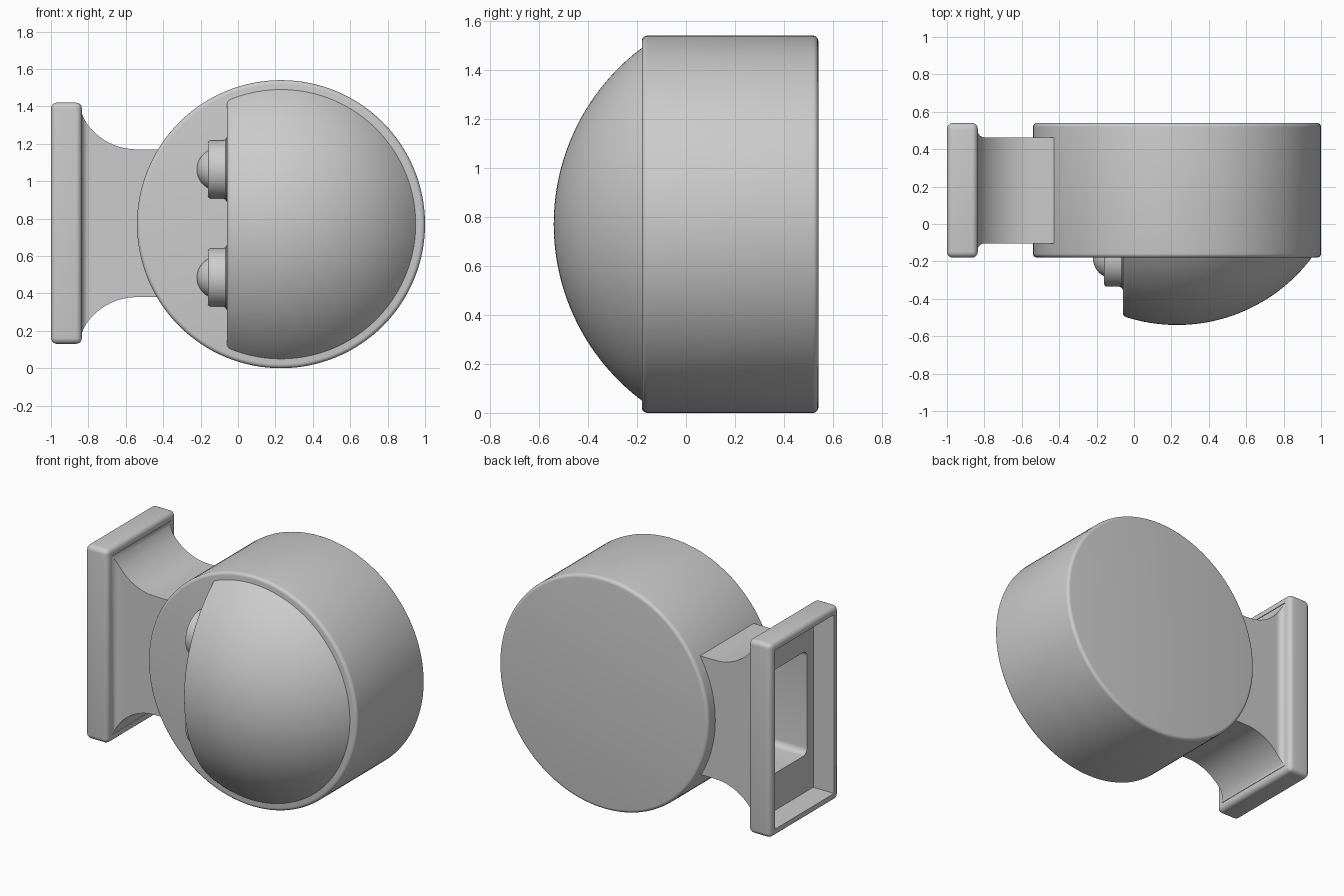
import bpy, bmesh
from math import sin, cos, pi, sqrt, acos, asin, radians

if "Cube" in bpy.data.objects:
    bpy.data.objects.remove(bpy.data.objects["Cube"])

CX, CZ = 0.23, 0.77      # drum axis
YM = 0.18                # middle of the bracket in y
ZM = 0.775               # middle of the bracket in z


def loft(name, rings):
    """Skin a list of closed rings and cap both ends."""
    bm = bmesh.new()
    vs = [[bm.verts.new(p) for p in r] for r in rings]
    n = len(vs[0])
    for a, b in zip(vs, vs[1:]):
        for i in range(n):
            j = (i + 1) % n
            bm.faces.new((a[i], a[j], b[j], b[i]))
    bm.faces.new(vs[0])
    bm.faces.new(vs[-1])
    bmesh.ops.remove_doubles(bm, verts=bm.verts, dist=1e-5)
    bmesh.ops.recalc_face_normals(bm, faces=bm.faces)
    me = bpy.data.meshes.new(name)
    bm.to_mesh(me)
    bm.free()
    ob = bpy.data.objects.new(name, me)
    bpy.context.collection.objects.link(ob)
    return ob


def activate(ob):
    bpy.ops.object.select_all(action='DESELECT')
    ob.select_set(True)
    bpy.context.view_layer.objects.active = ob


def smooth(ob):
    activate(ob)
    bpy.ops.object.shade_smooth_by_angle(angle=radians(32))


def bevel(ob, width):
    activate(ob)
    m = ob.modifiers.new("round", 'BEVEL')
    m.width, m.segments = width, 5
    bpy.ops.object.modifier_apply(modifier=m.name)


def cut(ob, cutter):
    activate(ob)
    m = ob.modifiers.new("cut", 'BOOLEAN')
    m.operation, m.solver, m.object = 'DIFFERENCE', 'EXACT', cutter
    bpy.ops.object.modifier_apply(modifier=m.name)
    bpy.data.objects.remove(cutter)


def rect(x, d, h):
    """Rectangle across x, half depth d and half height h."""
    return [(x, YM + a * d, ZM + b * h) for a, b in ((-1, -1), (1, -1), (1, 1), (-1, 1))]


def arc(c0, c1, r, a0, a1, n=5):
    return [(c0 + r * cos(a0 + (a1 - a0) * i / n), c1 + r * sin(a0 + (a1 - a0) * i / n))
            for i in range(n + 1)]


# Drum: rounded disc around a y axis
E = 0.022
profile = arc(-0.18 + E, 0.77 - E, E, pi, pi / 2) + arc(0.54 - E, 0.77 - E, E, pi / 2, 0)
drum = loft("drum", [[(CX + r * cos(2 * pi * k / 128), y, CZ + r * sin(2 * pi * k / 128))
                      for k in range(128)] for y, r in profile])
smooth(drum)

# Domed front cover: sphere sliced flat at x = -0.06, built from arcs along x
R, YC, BASE = 0.9, 0.36, 0.53
rmax = sqrt(R * R - BASE * BASE)


def dome_arc(x, inset=0.0):
    r = max(sqrt(R * R - (x - CX) ** 2) - inset, BASE)
    a = acos(min(1, BASE / r))
    return [(x, YC - r * cos(a * t / 32), CZ + r * sin(a * t / 32)) for t in range(-32, 33)]


F = 0.018
rings = [dome_arc(-0.06 + F - F * cos(t * pi / 10), F - F * sin(t * pi / 10)) for t in range(6)]
t0 = asin((-0.06 + F - CX) / rmax)
rings += [dome_arc(CX + rmax * sin(t0 + (pi / 2 - t0) * i / 48)) for i in range(1, 49)]
smooth(loft("dome_cover", rings))

# Two stepped buttons on the flat side of the cover
button = [(-0.04, 0.175), (-0.062, 0.17), (-0.067, 0.16), (-0.078, 0.155)]
button += arc(-0.145, 0.14, 0.015, pi / 2, pi, 4)
button += [(-0.16, 0.1)] + [(-0.107 - 0.113 * cos(a), 0.113 * sin(a))
                            for a in [1.08 * (1 - i / 10) for i in range(1, 11)]]
for name, z in (("upper_button", 1.063), ("lower_button", 0.485)):
    smooth(loft(name, [[(x, -0.18 + r * cos(2 * pi * k / 48), z + r * sin(2 * pi * k / 48))
                        for k in range(48)] for x, r in button]))

# Mounting flange: rounded open frame
flange = loft("mount_flange", [rect(-1, 0.36, 0.645), rect(-0.835, 0.36, 0.645)])
bevel(flange, 0.032)
cut(flange, loft("flange_cutter", [rect(-1.1, 0.31, 0.595), rect(-0.7, 0.31, 0.595)]))
smooth(flange)

# Flared hollow neck between flange and drum
FR = 0.33


def neck_ring(x):
    flare = FR - sqrt(FR * FR - min(0, x + 0.54) ** 2)
    fillet = 0.04 - sqrt(0.04 ** 2 - min(0, x + 0.797) ** 2)
    return rect(x, 0.283 + fillet, 0.395 + flare + 0.4 * fillet)


xs = [-0.836 + 0.039 * (i / 6) ** 1.5 for i in range(7)]
xs += [-0.797 + 0.257 * i / 16 for i in range(1, 17)] + [-0.3]
first = neck_ring(xs[0])
neck = loft("mount_neck", [[(-0.85, y, z) for _, y, z in first]] + [neck_ring(x) for x in xs])
hole = loft("neck_cutter", [rect(-0.95, 0.24, 0.345), rect(-0.2, 0.24, 0.345)])
bevel(hole, 0.04)
cut(neck, hole)
smooth(neck)
